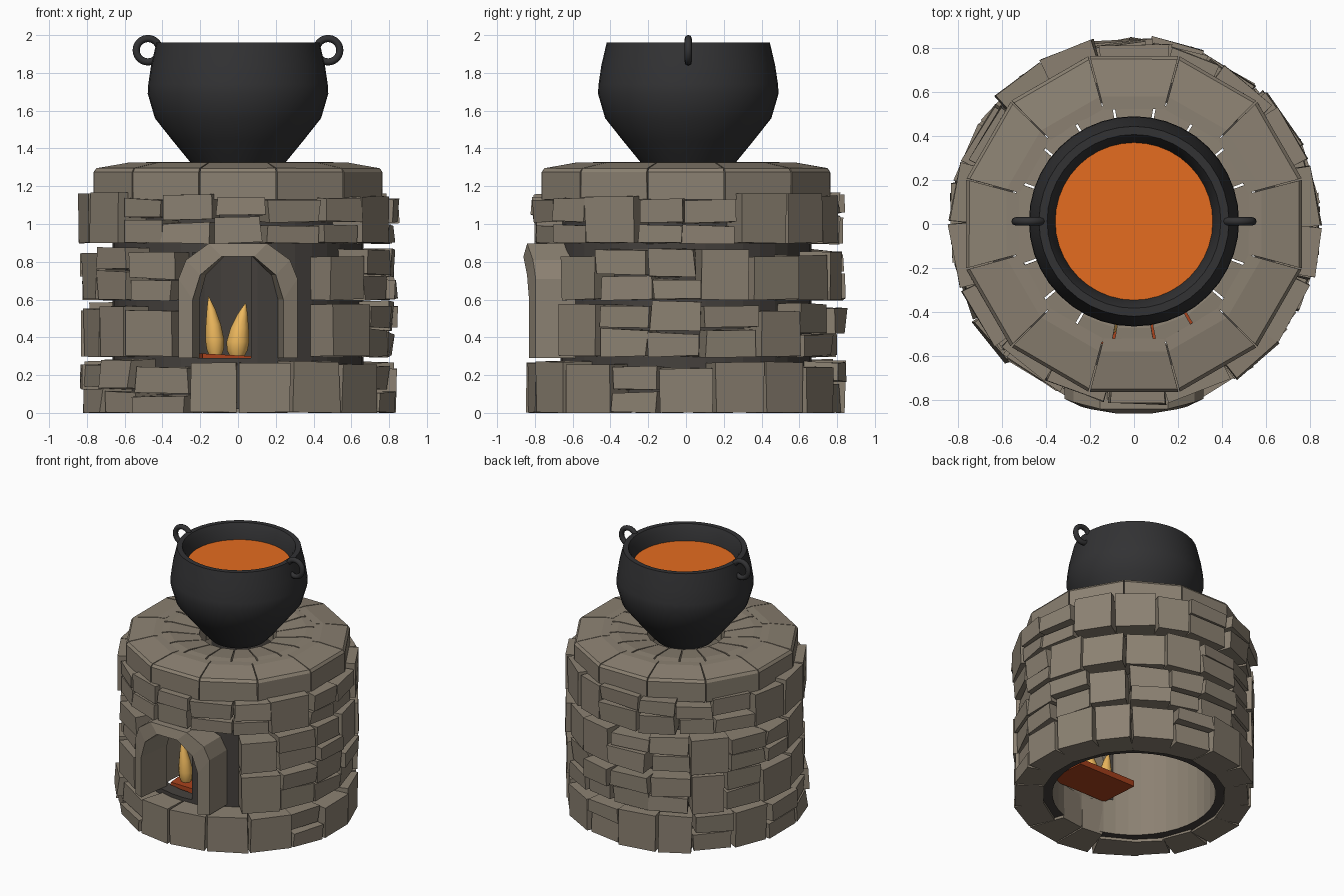
import bpy, math, random
from math import sin, cos, radians as rad, sqrt

if "Cube" in bpy.data.objects:
    bpy.data.objects.remove(bpy.data.objects["Cube"])

rng = random.Random(11)


def material(name, rgb):
    m = bpy.data.materials.new(name)
    m.diffuse_color = (*rgb, 1)
    m.use_nodes = True
    m.node_tree.nodes["Principled BSDF"].inputs["Base Color"].default_value = m.diffuse_color
    return m


STONE = material("stone", (0.26, 0.22, 0.168))
DARK = material("mortar", (0.06, 0.053, 0.047))
IRON = material("iron", (0.032, 0.032, 0.034))
SOUP = material("soup", (0.78, 0.15, 0.014))
FLAME = material("flame", (0.85, 0.48, 0.11))
EMBER = material("ember", (0.40, 0.055, 0.012))


def make(name, verts, faces, mat, smooth=None):
    me = bpy.data.meshes.new(name)
    me.from_pydata(verts, [], faces)
    me.materials.append(mat)
    ob = bpy.data.objects.new(name, me)
    bpy.context.collection.objects.link(ob)
    bpy.ops.object.select_all(action='DESELECT')
    ob.select_set(True)
    bpy.context.view_layer.objects.active = ob
    bpy.ops.object.mode_set(mode='EDIT')
    bpy.ops.mesh.select_all(action='SELECT')
    bpy.ops.mesh.normals_make_consistent(inside=False)
    bpy.ops.object.mode_set(mode='OBJECT')
    if smooth:
        bpy.ops.object.shade_smooth_by_angle(angle=rad(smooth))
    return ob


def lathe(name, profile, n, mat, smooth=None, closed=False, centre=(0, 0), lean=None):
    """Spin (radius, z) points around a vertical axis; lean gives an x shift per z."""
    verts, faces, m = [], [], len(profile)
    for i in range(n):
        a = 2 * math.pi * i / n
        for r, z in profile:
            dx = lean(z) if lean else 0
            verts.append((centre[0] + dx + r * cos(a), centre[1] + r * sin(a), z))
    for i in range(n):
        j = (i + 1) % n
        for k in range(m if closed else m - 1):
            l = (k + 1) % m
            faces.append((i * m + k, j * m + k, j * m + l, i * m + l))
    if not closed:
        faces.append([i * m for i in range(n)])
        faces.append([i * m + m - 1 for i in range(n)])
    return make(name, verts, faces, mat, smooth)


def wedge(verts, faces, a0, a1, profile, jit=0.0, square=0.0):
    """Add a stone: an (r, z) outline swept between two angles; square makes its sides parallel."""
    b, m = len(verts), len(profile)
    mid, half, rmax = (a0 + a1) / 2, (a1 - a0) / 2, max(r for r, z in profile)
    for s in (-1, 1):
        for r, z in profile:
            spread = half * (1 + square * (rmax / r - 1))
            t = rad(mid + s * spread + rng.uniform(-60, 60) * jit)
            rr, zz = r + rng.uniform(-jit, jit), z + rng.uniform(-jit, jit) * 0.8
            verts.append((rr * cos(t), rr * sin(t), max(zz, 0)))
    faces.append([b + k for k in range(m)])
    faces.append([b + m + k for k in reversed(range(m))])
    for k in range(m):
        l = (k + 1) % m
        faces.append((b + k, b + m + k, b + m + l, b + l))


def box(r0, r1, z0, z1):
    return [(r0, z0), (r1, z0), (r1, z1), (r0, z1)]


def course(name, z0, z1, start, span, n):
    """One row of rough stones; about half are split into two thin ones."""
    verts, faces = [], []
    edges = [start + span * i / n + (rng.uniform(-2, 2) if 0 < i < n else 0) for i in range(n + 1)]
    for i in range(n):
        a0, a1 = edges[i] + 0.7, edges[i + 1] - 0.7
        sill = z0 == 0 and i in (0, n - 1)
        top = z1 + rng.uniform(-0.03, 0.02) * (not sill)
        if rng.random() < 0.45 or sill:
            r0 = 0.57 if sill else 0.64
            wedge(verts, faces, a0, a1, box(r0, rng.uniform(0.82, 0.85), z0, top), 0.006, 0 if sill else 0.6)
        else:
            zm = z0 + (top - z0) * rng.uniform(0.4, 0.6)
            for za, zb in ((z0, zm - 0.008), (zm + 0.008, top)):
                d = rng.uniform(-1.2, 1.2)
                wedge(verts, faces, a0 + d, a1 + d, box(0.64, rng.uniform(0.80, 0.855), za, zb), 0.01, 0.6)
    make(name, verts, faces, STONE)


# stone courses, the middle two leave space for the door
course("stone_course_1", 0.0, 0.265, -90, 360, 18)
course("stone_course_2", 0.30, 0.57, -54, 300, 15)
course("stone_course_3", 0.60, 0.855, -54, 300, 15)
course("stone_course_4", 0.90, 1.145, -80, 360, 18)

# inner wall with a square opening behind the door, narrower on the right
wall = lathe("inner_wall", [(0.57, 0.02), (0.665, 0.02), (0.665, 1.2), (0.57, 1.2)], 40, DARK, closed=True)
wall.data.materials.append(STONE)
for p in wall.data.polygons:
    c, nrm = p.center, p.normal
    if c.x * nrm.x + c.y * nrm.y < -0.1:
        p.material_index = 1 if c.y < 0.3 else 0
bpy.ops.mesh.primitive_cube_add(size=1, location=(-0.085, -0.65, 0.57))
cutter = bpy.context.object
cutter.name = "door_cutter"
cutter.scale = (0.31, 0.6, 0.56)
cutter.hide_render = True
mod = wall.modifiers.new("door", 'BOOLEAN')
mod.object, mod.operation, mod.solver = cutter, 'DIFFERENCE', 'EXACT'
bpy.context.view_layer.objects.active = wall
bpy.ops.object.modifier_apply(modifier="door")
bpy.data.objects.remove(cutter)

# door arch, left foot to right foot
half_out = [(0.315, 0.29), (0.315, 0.71), (0.275, 0.81), (0.155, 0.897)]
half_in = [(0.24, 0.29), (0.24, 0.60), (0.20, 0.73), (0.085, 0.828)]
mirror = lambda h: [(-x, z) for x, z in h] + [(x, z) for x, z in reversed(h)]
outer, inner = mirror(half_out), mirror(half_in)
n = len(outer)
front = lambda x: -sqrt(0.865 ** 2 - x * x)
rings = [[(x, front(x) + 0.01, z) for x, z in outer],
         [(x, front(x), z) for x, z in inner],
         [(x * 0.85, -0.57, z) for x, z in inner],
         [(x, -0.57, z) for x, z in outer]]
av, af = sum(rings, []), []
for i in range(4):
    j = (i + 1) % 4
    af += [(i * n + k, i * n + k + 1, j * n + k + 1, j * n + k) for k in range(n - 1)]
af += [(0, n, 2 * n, 3 * n), (n - 1, 2 * n - 1, 3 * n - 1, 4 * n - 1)]
make("door_arch", av, af, STONE)

# twelve capping stones with chamfered rim
cv, cf = [], []
for i in range(12):
    a = 30 * i - 15
    wedge(cv, cf, a + 0.25, a + 29.75, [(0.54, 1.13), (0.79, 1.13), (0.79, 1.275), (0.775, 1.295),
                                       (0.60, 1.325), (0.54, 1.325)], 0.001)
make("cap_stones", cv, cf, STONE)

# inner hearth ring under the pot
hv, hf = [], []
for i in range(18):
    a = 20 * i
    wedge(hv, hf, a + 0.6, a + 19.4, [(0.27, 1.17), (0.56, 1.17), (0.56, 1.322), (0.48, 1.328), (0.27, 1.30)], 0.001)
make("hearth_ring", hv, hf, STONE)

# cauldron, soup and ring handles
POT = (0, 0.012)
lathe("cauldron", [(0.12, 1.24), (0.20, 1.27), (0.255, 1.33), (0.345, 1.44), (0.44, 1.56), (0.478, 1.69),
                   (0.475, 1.74), (0.46, 1.84), (0.432, 1.96), (0.395, 1.96), (0.375, 1.92), (0.357, 1.84),
                   (0.35, 1.80)], 40, IRON, 40, centre=POT)
lathe("soup", [(0.355, 1.81), (0.36, 1.845)], 40, SOUP, centre=POT)
for side, s in (("left", -1), ("right", 1)):
    bpy.ops.mesh.primitive_torus_add(major_segments=24, minor_segments=8, major_radius=0.062, minor_radius=0.019,
                                     location=(s * 0.477, POT[1], 1.92), rotation=(math.pi / 2, 0, 0))
    h = bpy.context.object
    h.name = side + "_handle"
    h.data.materials.append(IRON)
    bpy.ops.object.shade_smooth_by_angle(angle=rad(50))

# ember bed, lying crosswise with a slight tilt, and flames
bpy.ops.mesh.primitive_cube_add(size=1, location=(0.06, -0.38, 0.278), rotation=(0, rad(3), rad(4)))
bed = bpy.context.object
bed.name = "ember_bed"
bed.scale = (0.52, 0.30, 0.045)
bed.data.materials.append(EMBER)


def flame(name, x, y, top, width, lean):
    h = top - 0.29
    prof = [(width * r, 0.29 + h * t) for r, t in
            ((0.55, 0), (0.9, 0.14), (1, 0.3), (0.8, 0.55), (0.45, 0.8), (0.05, 1))]
    lathe(name, prof, 12, FLAME, 60, centre=(x, y), lean=lambda z: lean * ((z - 0.29) / h) ** 2)


flame("flame_left", -0.12, -0.46, 0.615, 0.05, -0.035)
flame("flame_right", -0.005, -0.46, 0.58, 0.06, 0.045)
